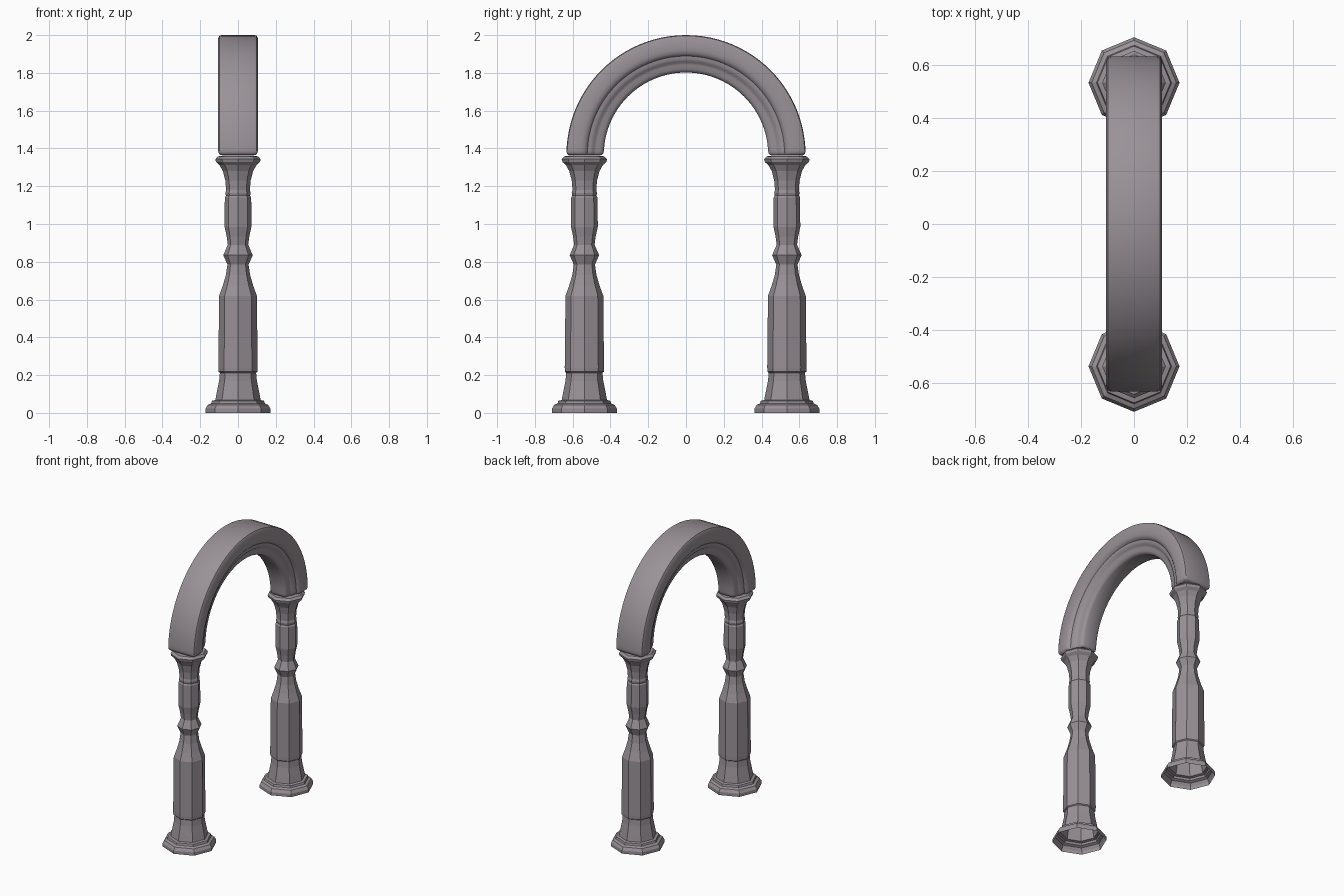
import bpy, bmesh, math

if "Cube" in bpy.data.objects:
    bpy.data.objects.remove(bpy.data.objects["Cube"])

stone = bpy.data.materials.new("grey_stone")
stone.diffuse_color = (0.32, 0.285, 0.31, 1)
stone.use_nodes = True
stone.node_tree.nodes["Principled BSDF"].inputs["Base Color"].default_value = stone.diffuse_color


def finish(bm, name):
    bmesh.ops.recalc_face_normals(bm, faces=bm.faces)
    me = bpy.data.meshes.new(name)
    bm.to_mesh(me)
    bm.free()
    me.materials.append(stone)
    ob = bpy.data.objects.new(name, me)
    bpy.context.collection.objects.link(ob)
    return ob


def bridge(bm, a, b):
    n = len(a)
    for i in range(n):
        j = (i + 1) % n
        bm.faces.new((a[i], a[j], b[j], b[i]))


# Octagonal turned column: (radius, height)
PROFILE = [(0.172, 0.0), (0.172, 0.022), (0.16, 0.042), (0.142, 0.05),
           (0.138, 0.064), (0.120, 0.068), (0.112, 0.11), (0.100, 0.17),
           (0.096, 0.212), (0.103, 0.218), (0.104, 0.24), (0.100, 0.62),
           (0.080, 0.675), (0.064, 0.73), (0.056, 0.785), (0.078, 0.835),
           (0.054, 0.89), (0.060, 0.935), (0.071, 0.985), (0.070, 1.14),
           (0.064, 1.15), (0.067, 1.165), (0.063, 1.18), (0.067, 1.23),
           (0.080, 1.28), (0.098, 1.312), (0.116, 1.328), (0.120, 1.343),
           (0.106, 1.358), (0.080, 1.362)]


def column(name, y):
    bm = bmesh.new()
    rings = []
    for r, z in PROFILE:
        rings.append([bm.verts.new((r * math.cos(k * math.pi / 4),
                                    y + r * math.sin(k * math.pi / 4), z))
                      for k in range(8)])
    for a, b in zip(rings, rings[1:]):
        bridge(bm, a, b)
    bm.faces.new(rings[-1])  # top closed, foot left hollow
    return finish(bm, name)


column("front_column", -0.538)
column("back_column", 0.534)

# Arch: half cross-section (x, radius), mirrored, swept over a half circle
HALF = [(0.088, 0.633), (0.099, 0.629), (0.105, 0.618), (0.105, 0.555),
        (0.102, 0.538), (0.094, 0.528), (0.086, 0.522), (0.084, 0.508),
        (0.080, 0.495), (0.070, 0.487), (0.066, 0.475), (0.064, 0.455),
        (0.056, 0.441), (0.044, 0.435)]
SECTION = HALF + [(-x, r) for x, r in reversed(HALF)]
ZC, RM, STEPS = 1.367, 0.534, 48

# stations: (angle, drop below the springing line, section scale)
stations = [(math.pi * i / STEPS, 0.0, 1.0) for i in range(STEPS + 1)]
stations[0] = (0, -0.022, 1.0)
stations[-1] = (math.pi, -0.022, 1.0)
ends = [(0.0, 0.97), (-0.009, 0.985)]
stations = ([(0, 0.003, 0.88), (0, -0.004, 0.955), (0, -0.012, 0.99)]
            + stations
            + [(math.pi, -0.012, 0.99), (math.pi, -0.004, 0.955), (math.pi, 0.003, 0.88)])

bm = bmesh.new()
rings = []
for a, drop, s in stations:
    ring = []
    for x, r in SECTION:
        rr = RM + (r - RM) * s
        ring.append(bm.verts.new((x * s, -rr * math.cos(a),
                                  ZC + rr * math.sin(a) - drop)))
    rings.append(ring)
for a, b in zip(rings, rings[1:]):
    bridge(bm, a, b)
bm.faces.new(rings[0])
bm.faces.new(rings[-1])
arch = finish(bm, "arch")
bpy.context.view_layer.objects.active = arch
arch.select_set(True)
bpy.ops.object.shade_smooth_by_angle(angle=math.radians(40))
